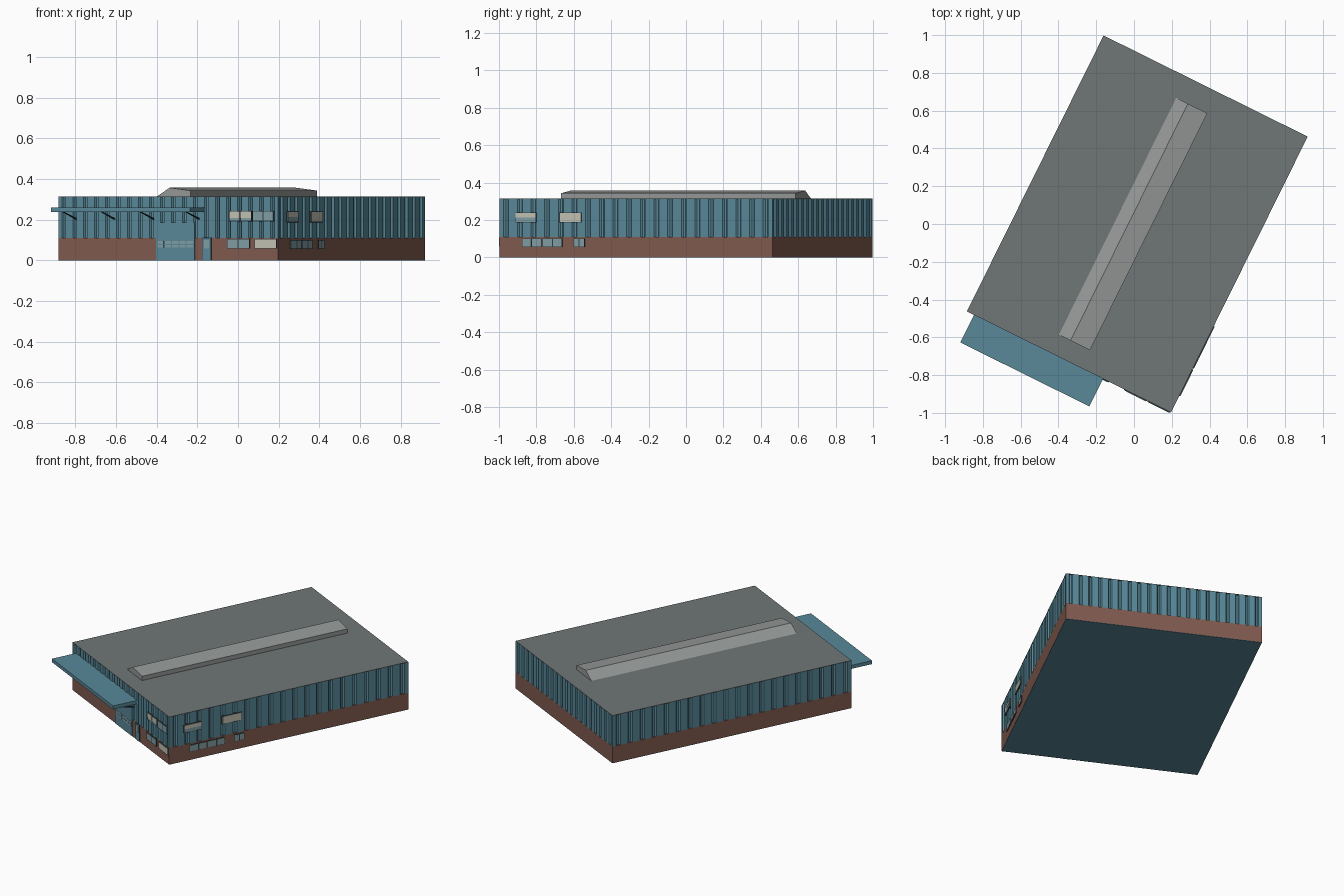
import bpy, bmesh
from math import radians
from mathutils import Matrix, Vector

if "Cube" in bpy.data.objects:
    bpy.data.objects.remove(bpy.data.objects["Cube"])

HX, HY, BRICK, TOP = 0.603, 0.815, 0.11, 0.315
PLACE = Matrix.Translation((0.0175, 0, 0)) @ Matrix.Rotation(radians(-26.35), 4, 'Z')


def material(name, r, g, b):
    m = bpy.data.materials.new(name)
    m.diffuse_color = (r, g, b, 1)
    m.use_nodes = True
    m.node_tree.nodes["Principled BSDF"].inputs["Base Color"].default_value = m.diffuse_color
    return m


TEAL = material("teal_metal", 0.10, 0.25, 0.32)
BRICKS = material("brick", 0.22, 0.105, 0.08)
ROOF = material("roof_grey", 0.16, 0.18, 0.18)
VENT = material("vent_grey", 0.30, 0.32, 0.31)
DARK = material("dark_frame", 0.03, 0.05, 0.06)
GLASS = material("glass", 0.22, 0.34, 0.37)
BLIND = material("blind", 0.55, 0.54, 0.46)


def finish(name, bm, mat):
    bmesh.ops.recalc_face_normals(bm, faces=bm.faces)
    bm.transform(PLACE)
    me = bpy.data.meshes.new(name)
    bm.to_mesh(me)
    bm.free()
    me.materials.append(mat)
    ob = bpy.data.objects.new(name, me)
    bpy.context.collection.objects.link(ob)
    return ob


def extrude(name, points, vec, mat):
    """Extrude a closed 3D outline along vec into a solid."""
    bm = bmesh.new()
    face = bm.faces.new([bm.verts.new(p) for p in points])
    out = bmesh.ops.extrude_face_region(bm, geom=[face])["geom"]
    bmesh.ops.translate(bm, vec=vec, verts=[v for v in out if isinstance(v, bmesh.types.BMVert)])
    if face.is_valid and len(bm.faces) == len(points) + 1:
        bm.faces.new(face.verts)
    return finish(name, bm, mat)


def box(name, x0, x1, y0, y1, z0, z1, mat):
    pts = [(x0, y0, z0), (x1, y0, z0), (x1, y1, z0), (x0, y1, z0)]
    return extrude(name, pts, (0, 0, z1 - z0), mat)


def on_wall(name, wall, a0, a1, z0, z1, out, mat):
    """Thin panel standing proud of the front or right wall."""
    if wall == "front":
        return box(name, a0, a1, -HY - out, -HY + 0.008, z0, z1, mat)
    return box(name, HX - 0.008, HX + out, a0, a1, z0, z1, mat)


def window(name, wall, a0, a1, z0, z1, panes, mat, blind=0.0):
    on_wall(name + "_frame", wall, a0, a1, z0, z1, 0.004, DARK)
    w, g = (a1 - a0) / panes, 0.003
    for i in range(panes):
        p0, p1 = a0 + i * w + g, a0 + (i + 1) * w - g
        on_wall(f"{name}_pane_{i}", wall, p0, p1, z0 + g, z1 - g, 0.0055, mat)
        if blind:
            on_wall(f"{name}_blind_{i}", wall, p0, p1, z1 - g - blind, z1 - g, 0.0065, BLIND)


# Floor, brick plinth and roof slab
box("floor", -HX, HX, -HY, HY, 0, 0.002, TEAL)
box("brick_plinth", -HX, HX, -HY, HY, 0.002, BRICK, BRICKS)
box("roof", -HX, HX, -HY, HY, TOP - 0.003, TOP, ROOF)

# Corrugated metal cladding: one ribbed outline around all four walls
corners = [Vector((-HX, -HY, BRICK)), Vector((HX, -HY, BRICK)),
           Vector((HX, HY, BRICK)), Vector((-HX, HY, BRICK))]
outline = []
RIBS = 20
for k in range(4):
    a, b = corners[k], corners[(k + 1) % 4]
    d = b - a
    inward = Vector((-d.y, d.x, 0)).normalized() * 0.010
    outline.append(a)
    for i in range(RIBS):
        for t, depth in ((0.32, 0), (0.42, 1), (0.58, 1), (0.68, 0)):
            outline.append(a + d * ((i + t) / RIBS) + inward * depth)
extrude("metal_cladding", outline, (0, 0, TOP - 0.003 - BRICK), TEAL)

# Long roof vent with an off-centre ridge
profile = [(-0.112, TOP), (0.072, TOP), (0.072, 0.343), (-0.043, 0.357)]
extrude("roof_vent", [(x, -0.71, z) for x, z in profile], (0, 1.40, 0), VENT)

# Entrance canopy with diagonal braces
box("canopy", -0.561, 0.201, -0.978, -HY + 0.008, 0.237, 0.26, TEAL)
for i, x in enumerate((-0.51, -0.30, -0.086, 0.165)):
    brace = [(x, -0.965, 0.239), (x, -0.953, 0.239), (x, -HY + 0.01, 0.205), (x, -HY + 0.01, 0.199)]
    extrude(f"canopy_brace_{i}", brace, (0.008, 0, 0), DARK)

# Loading door with a strip of small lights
on_wall("loading_door", "front", -0.064, 0.148, 0.002, 0.187, 0.004, TEAL)
for i in range(5):
    x = -0.055 + i * 0.04
    for j, z in enumerate((0.062, 0.080)):
        on_wall(f"door_light_{i}_{j}", "front", x, x + 0.034, z, z + 0.014, 0.0055, GLASS)

# Side entrance door
on_wall("entry_door_frame", "front", 0.188, 0.238, 0.002, 0.112, 0.003, DARK)
on_wall("entry_door", "front", 0.192, 0.234, 0.002, 0.108, 0.0045, TEAL)
on_wall("entry_door_glass", "front", 0.199, 0.227, 0.058, 0.10, 0.0055, GLASS)

# Front windows
window("front_low_window_a", "front", 0.326, 0.449, 0.058, 0.105, 2, GLASS)
window("front_low_window_b", "front", 0.477, 0.598, 0.058, 0.105, 1, BLIND)
window("front_high_window_a", "front", 0.337, 0.461, 0.192, 0.242, 2, GLASS, 0.03)
window("front_high_window_b", "front", 0.466, 0.583, 0.192, 0.242, 2, GLASS)

# Right side windows
window("side_high_window_a", "right", -0.717, -0.594, 0.187, 0.24, 1, GLASS, 0.025)
window("side_high_window_b", "right", -0.455, -0.321, 0.187, 0.24, 1, BLIND)
window("side_low_window_a", "right", -0.678, -0.560, 0.055, 0.10, 2, GLASS)
window("side_low_window_b", "right", -0.555, -0.438, 0.055, 0.10, 2, GLASS)
window("side_low_window_c", "right", -0.371, -0.305, 0.055, 0.10, 2, GLASS)
